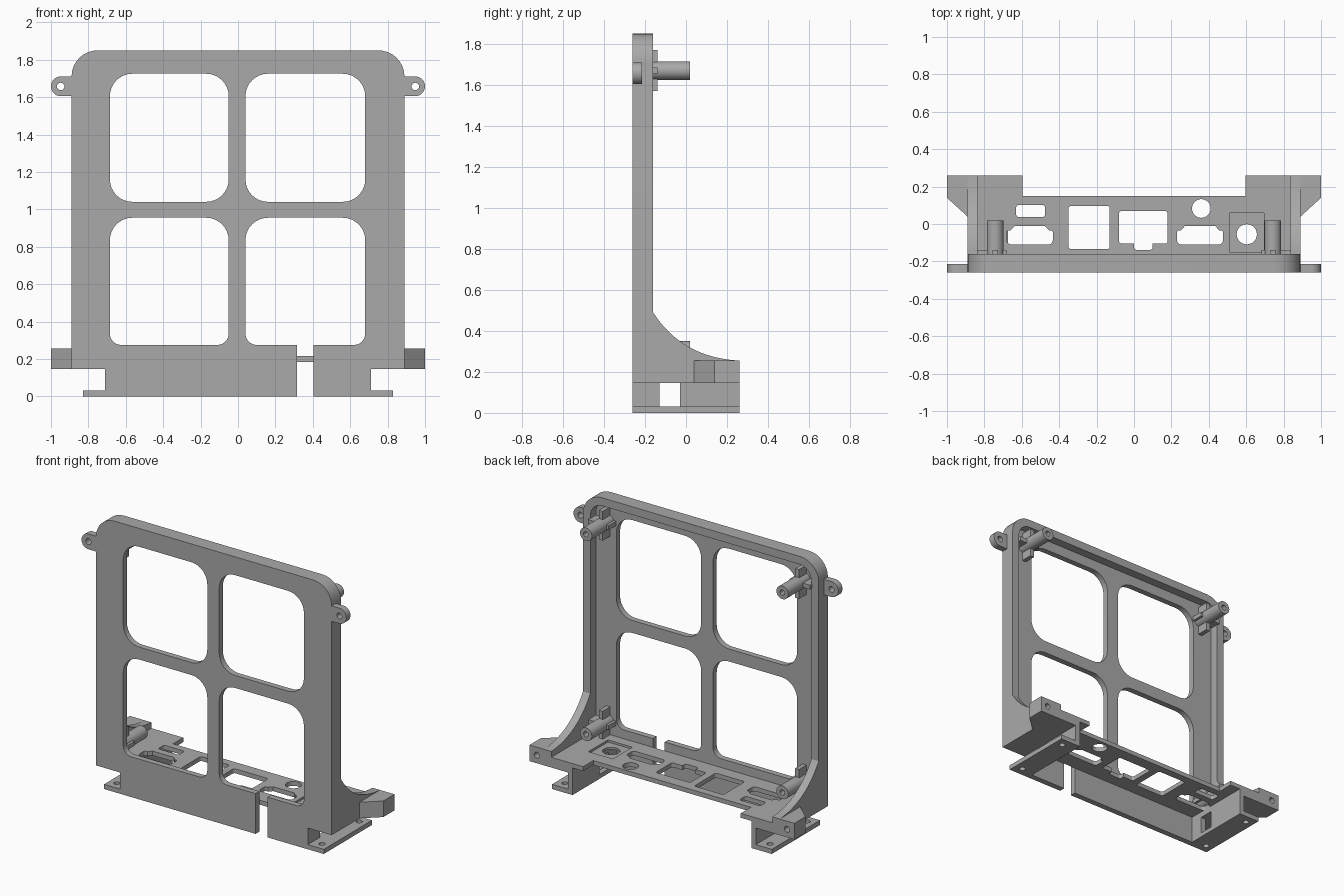
import bpy, bmesh, math
from mathutils import Vector

cube = bpy.data.objects.get("Cube")
if cube:
    bpy.data.objects.remove(cube)

grey = bpy.data.materials.new("plastic grey")
grey.use_nodes = True
COLOR = (0.4, 0.4, 0.4, 1)
grey.diffuse_color = COLOR
grey.node_tree.nodes["Principled BSDF"].inputs["Base Color"].default_value = COLOR


def rounded(u0, u1, v0, v1, bottom=0.0, top=None):
    """Rectangle outline with separate bottom and top corner radii."""
    top = bottom if top is None else top
    corners = [(u1, v1, -1, -1, top, 0), (u0, v1, 1, -1, top, 90),
               (u0, v0, 1, 1, bottom, 180), (u1, v0, -1, 1, bottom, 270)]
    pts = []
    for u, v, su, sv, r, start in corners:
        if r == 0:
            pts.append((u, v))
            continue
        for i in range(9):
            a = math.radians(start + 90 * i / 8)
            pts.append((u + su * r + r * math.cos(a), v + sv * r + r * math.sin(a)))
    return pts


def circle(u, v, r, n=32):
    return [(u + r * math.cos(math.tau * i / n), v + r * math.sin(math.tau * i / n))
            for i in range(n)]


def prism(name, axis, outline, start, end):
    """Extrude an outline along an axis."""
    place = {"x": lambda u, v, w: (w, u, v),
             "y": lambda u, v, w: (u, w, v),
             "z": lambda u, v, w: (u, v, w)}[axis]
    bm = bmesh.new()
    face = bm.faces.new([bm.verts.new(place(u, v, start)) for u, v in outline])
    new = bmesh.ops.extrude_face_region(bm, geom=[face])["geom"]
    shift = Vector(place(0, 0, end - start))
    bmesh.ops.translate(bm, vec=shift, verts=[g for g in new if isinstance(g, bmesh.types.BMVert)])
    bmesh.ops.recalc_face_normals(bm, faces=bm.faces)
    mesh = bpy.data.meshes.new(name)
    bm.to_mesh(mesh)
    bm.free()
    mesh.materials.append(grey)
    ob = bpy.data.objects.new(name, mesh)
    bpy.context.collection.objects.link(ob)
    return ob


def finish(ob, cuts=(), mirror=False):
    """Cut holes, optionally mirror across x, and set the shading."""
    cutters = [prism("cutter", *c) for c in cuts]
    for c in cutters:
        c.hide_render = True
        mod = ob.modifiers.new("cut", "BOOLEAN")
        mod.operation, mod.solver, mod.object = "DIFFERENCE", "EXACT", c
    if mirror:
        mod = ob.modifiers.new("mirror", "MIRROR")
        mod.use_mirror_merge = False
    bpy.context.view_layer.update()
    deps = bpy.context.evaluated_depsgraph_get()
    mesh = bpy.data.meshes.new_from_object(ob.evaluated_get(deps))
    ob.modifiers.clear()
    ob.data = mesh
    for c in cutters:
        bpy.data.objects.remove(c)
    mesh.shade_smooth()
    mesh.set_sharp_from_angle(angle=math.radians(30))
    return ob


FRONT, FACE, RIM, BACK = -0.26, -0.22, -0.16, 0.26

# Front frame: outer shell with skirt, hollow back, four windows and a slot
upper = rounded(-0.89, 0.89, 0.145, 1.85, 0, 0.14)
outline = upper[:-1] + [(-0.71, 0.145), (-0.71, 0), (0.71, 0), (0.71, 0.145), upper[-1]]
frame_cuts = [("y", rounded(-0.835, 0.835, -0.1, 1.795, 0, 0.09), FACE, 0)]
for u0, u1 in ((-0.685, -0.05), (0.04, 0.68)):
    for v0, v1, low in ((0.275, 0.955, 0.06), (1.04, 1.725, 0.12)):
        frame_cuts.append(("y", rounded(u0, u1, v0, v1, low, 0.12), -0.4, 0.1))
frame_cuts.append(("y", rounded(0.315, 0.405, -0.1, 0.35), -0.4, 0.1))
finish(prism("front_frame", "y", outline, FRONT, RIM), frame_cuts)

# Connector shelf with port openings and a shallow pocket
half = [(0.835, FACE), (0.835, BACK), (0.595, BACK), (0.595, 0.15)]
shelf = half + [(-x, y) for x, y in reversed(half)]


def port(x):
    """Plug opening with clipped rear corners."""
    return rounded(x - 0.123, x + 0.123, -0.11, -0.035, 0.025, 0.01)


shelf_cuts = [("z", rounded(-0.63, -0.475, 0.037, 0.102, 0.015), 0, 1),
              ("z", rounded(-0.35, -0.13, -0.135, 0.097, 0.015), 0, 1),
              ("z", rounded(-0.08, 0.18, -0.105, 0.07, 0.015), 0, 1),
              ("z", rounded(0, 0.1, -0.138, 0, 0.015), 0, 1),
              ("z", circle(0.36, 0.083, 0.05), 0, 1),
              ("z", rounded(0.51, 0.695, -0.15, 0.06), 0.2, 1),
              ("z", circle(0.603, -0.055, 0.054), 0, 1)]
for x in (-0.557, 0.353):
    shelf_cuts.append(("z", port(x), 0, 1))
    shelf_cuts.append(("z", [(x - 0.113, -0.045), (x + 0.113, -0.045), (x + 0.08, -0.01),
                             (x - 0.08, -0.01)], 0, 1))
finish(prism("connector_shelf", "z", shelf, 0.185, 0.215), shelf_cuts)

# Curved side gussets
p0, p1, p2 = Vector((RIM, 0.49)), Vector((-0.02, 0.27)), Vector((BACK, 0.255))
curve = [tuple(p0 * (1 - t) ** 2 + p1 * 2 * t * (1 - t) + p2 * t * t)
         for t in (i / 16 for i in range(17))]
gusset = [(RIM, 0.145)] + curve + [(BACK, 0.145)]
finish(prism("side_gusset", "x", gusset, 0.835, 0.89), mirror=True)

# Slabs under the shelf ends
finish(prism("shelf_end_slab", "z", rounded(0.71, 0.835, FACE, BACK), 0.145, 0.19), mirror=True)

# Rear ears with a blind screw hole
ear = [(0.89, 0.04), (1, 0.14), (1, BACK), (0.89, BACK)]
finish(prism("rear_ear", "z", ear, 0.145, 0.255),
       [("y", circle(0.945, 0.2, 0.02, 20), 0.17, 0.4)], mirror=True)

# Legs with a side opening, and feet with screw holes
finish(prism("leg_wall", "x", rounded(FACE, BACK, 0, 0.185), 0.675, 0.71),
       [("x", rounded(-0.13, -0.03, 0.03, 0.145), 0.5, 0.9)], mirror=True)
finish(prism("foot", "z", rounded(0.71, 0.83, FRONT, BACK), 0, 0.032),
       [("z", circle(0.775, y, 0.02, 20), -0.1, 0.1) for y in (-0.2, 0.2)], mirror=True)

# Rounded mounting tabs near the top
tab = [p for p in rounded(0.8, 1, 1.605, 1.71, 0.052) if p[0] > 0.9]
tab = [(0.89, 1.605)] + sorted(tab, key=lambda p: p[1]) + [(0.89, 1.71)]
finish(prism("mounting_tab", "y", tab, FRONT, -0.215),
       [("y", circle(0.948, 1.657, 0.02, 20), -0.5, 0)], mirror=True)

# Screw posts with crossed ribs
for level, z in (("upper", 1.67), ("lower", 0.305)):
    x = 0.742
    finish(prism(level + "_post", "y", circle(x, z, 0.045), FACE, 0.02),
           [("y", circle(x, z, 0.018, 20), -0.1, 0.1)], mirror=True)
    low = max(z - 0.1, 0.2)
    finish(prism(level + "_post_rib_vertical", "y",
                 rounded(x - 0.015, x + 0.015, low, z + 0.1), FACE, -0.14), mirror=True)
    finish(prism(level + "_post_rib_horizontal", "y",
                 rounded(x - 0.06, 0.84, z - 0.015, z + 0.015), FACE, -0.14), mirror=True)
